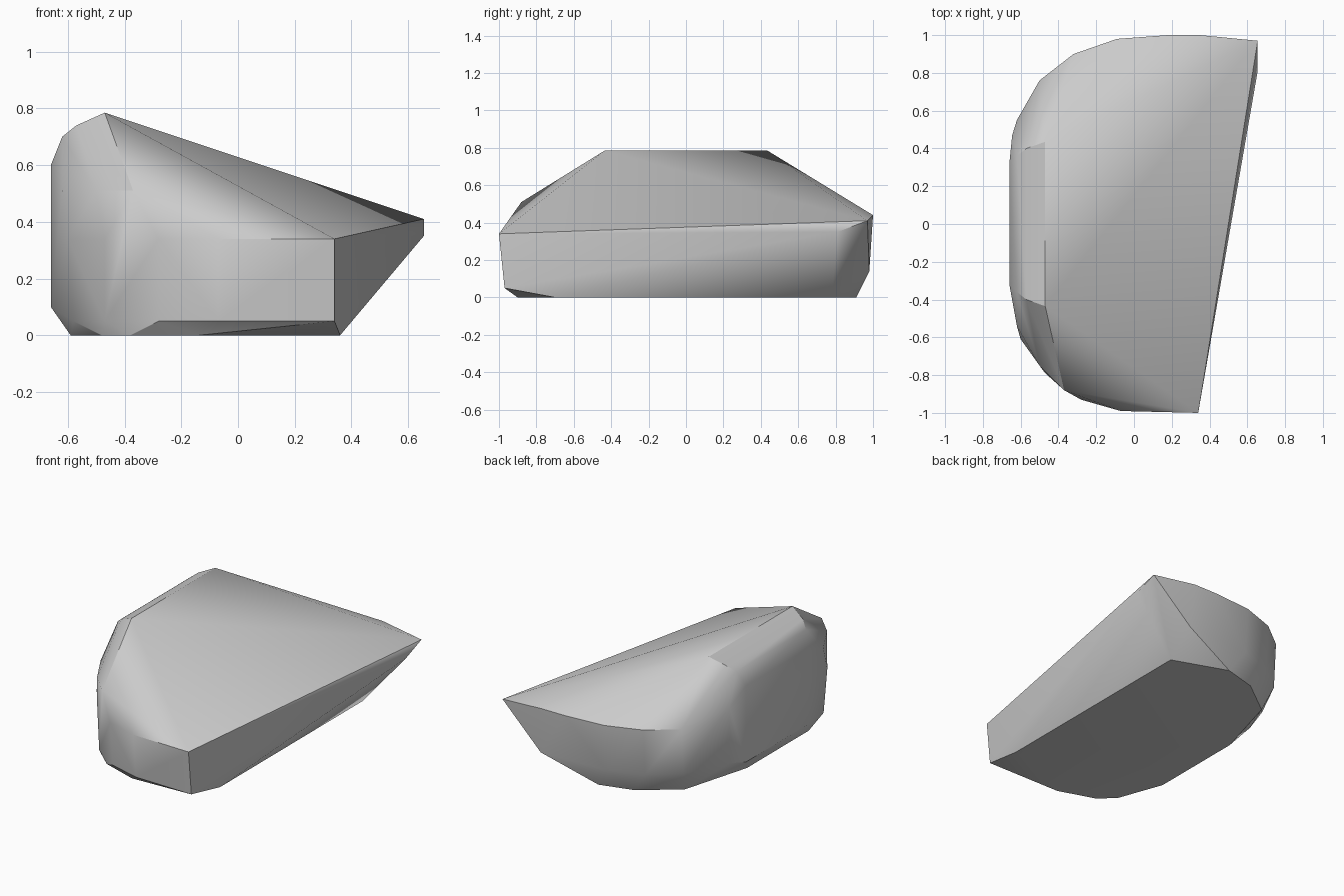
import bpy
import bmesh
import math

# Remove the default cube only
default_cube = bpy.data.objects.get("Cube")
if default_cube is not None:
    bpy.data.objects.remove(default_cube, do_unlink=True)


def make_material(name, colour):
    material = bpy.data.materials.new(name)
    material.use_nodes = True
    material.diffuse_color = colour
    shader = next(node for node in material.node_tree.nodes
                  if node.type == "BSDF_PRINCIPLED")
    shader.inputs["Base Color"].default_value = colour
    return material


def ring(height, *outline):
    """Lift a plan outline to one height."""
    return [(x, y, height) for x, y in outline]


def ridge(x, half_length, height):
    """Pair of points mirrored front to back."""
    return [(x, side * half_length, height) for side in (-1, 1)]


def make_hull(name, points, material):
    """Wrap the profile points in one closed convex solid."""
    mesh = bpy.data.meshes.new(name)
    solid = bpy.data.objects.new(name, mesh)
    bpy.context.collection.objects.link(solid)
    bm = bmesh.new()
    for point in points:
        bm.verts.new(point)
    result = bmesh.ops.convex_hull(bm, input=bm.verts[:])
    unused = {item for key in ("geom_interior", "geom_unused")
              for item in result[key] if isinstance(item, bmesh.types.BMVert)}
    bmesh.ops.delete(bm, geom=list(unused), context="VERTS")
    bmesh.ops.recalc_face_normals(bm, faces=bm.faces[:])
    bm.to_mesh(mesh)
    bm.free()
    mesh.materials.append(material)
    return solid


# Flat underside
underside = ring(0, (.36, -.7), (.36, .78), (0, .91), (-.22, .85), (-.46, .67),
                 (-.59, .21), (-.59, -.43), (-.48, -.73), (-.38, -.82), (-.14, -.9))

# Rounded lower edge, front then back
lower_front = ring(.05, (.34, -.97), (-.07, -.96), (-.28, -.9), (-.47, -.77), (-.58, -.6))
lower_back = ring(.14, (.37, .98), (-.09, .96), (-.32, .88), (-.5, .74), (-.64, .46))

# Upper edge of the curved wall, front then back
upper_front = ring(.34, (.34, -1), (-.07, -.99), (-.28, -.93), (-.47, -.79), (-.6, -.61))
upper_back = ring(.44, (.35, 1), (.18, 1), (-.09, .98), (-.32, .9), (-.5, .76), (-.62, .55))

# Shoulders, side wall and top ridge
shoulder = ring(.51, (-.37, -.88), (-.5, -.75), (-.62, -.54), (-.645, .47))
side_wall = ridge(-.66, .32, .1) + ridge(-.66, .32, .6)
crown = ridge(-.62, .36, .7) + ridge(-.57, .4, .74) + ridge(-.47, .435, .785)

# Pointed corner beside the slanted cut
cut_corner = [(.655, .97, .41), (.655, .81, .35)]

grey = make_material("stone grey", (.6, .6, .6, 1))
stone = make_hull("stone_block",
                  underside + lower_front + lower_back + upper_front + upper_back
                  + shoulder + side_wall + crown + cut_corner, grey)

# Soft shading with the main creases kept sharp
bpy.ops.object.select_all(action="DESELECT")
stone.select_set(True)
bpy.context.view_layer.objects.active = stone
bpy.ops.object.shade_smooth_by_angle(angle=math.radians(30))
